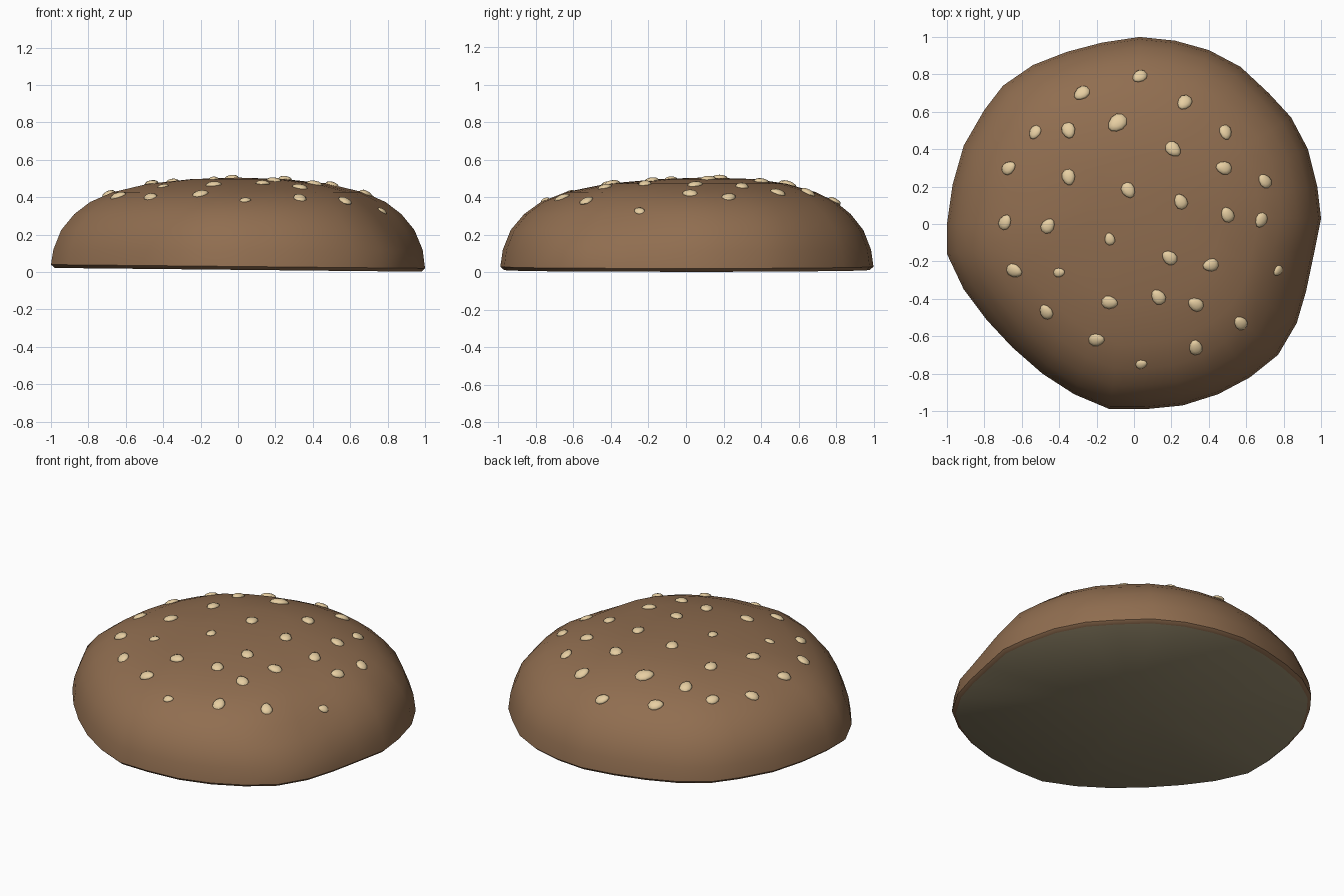
import bpy, bmesh, math, random
from mathutils import Vector, Matrix
from mathutils.bvhtree import BVHTree

if "Cube" in bpy.data.objects:
    bpy.data.objects.remove(bpy.data.objects["Cube"])

random.seed(4)


def material(name, rgb):
    m = bpy.data.materials.new(name)
    m.diffuse_color = (*rgb, 1)
    m.use_nodes = True
    m.node_tree.nodes["Principled BSDF"].inputs["Base Color"].default_value = m.diffuse_color
    return m


def make_object(name, bm, mats, angle):
    me = bpy.data.meshes.new(name)
    bm.to_mesh(me)
    ob = bpy.data.objects.new(name, me)
    bpy.context.collection.objects.link(ob)
    for m in mats:
        me.materials.append(m)
    bpy.ops.object.select_all(action='DESELECT')
    ob.select_set(True)
    bpy.context.view_layer.objects.active = ob
    bpy.ops.object.shade_smooth_by_angle(angle=math.radians(angle))
    return ob


# Irregular outline seen from above, counter-clockwise
OUTLINE = [(1, .03), (.98, .2), (.93, .4), (.84, .57), (.72, .7), (.57, .84), (.4, .93), (.22, .98),
           (.03, 1), (-.17, .97), (-.36, .92), (-.54, .85), (-.7, .74), (-.8, .61), (-.91, .42), (-.97, .21),
           (-1, 0), (-1, -.16), (-.91, -.35), (-.79, -.51), (-.65, -.66), (-.49, -.8), (-.32, -.91), (-.13, -.99),
           (.06, -.99), (.26, -.97), (.45, -.91), (.62, -.82), (.77, -.7), (.87, -.53), (.92, -.36), (.96, -.17)]
# Dome profile: scale of the outline, height
PROFILE = [(.98, .012), (1, .03), (.987, .12), (.945, .225), (.875, .31),
           (.79, .375), (.67, .427), (.48, .472), (.25, .497)]

# Bun top: stacked rings closed by a crown point and a flat cut face
bm = bmesh.new()
rings = []
for s, z in PROFILE:
    ring = []
    for x, y in OUTLINE:
        a = math.degrees(math.atan2(y, x))
        dent = .04 * math.exp(-((a + 30) / 18) ** 2) if .75 < s < .96 else 0
        k = s - dent
        tilt = -.01 * x if z < .05 else 0
        ring.append(bm.verts.new((x * k, y * k + .2 * (1 - s) ** 2, z + tilt)))
    rings.append(ring)
n = len(OUTLINE)
crown = bm.verts.new((0, .1, .505))
for lo, hi in zip(rings, rings[1:]):
    for i in range(n):
        j = (i + 1) % n
        bm.faces.new((lo[i], lo[j], hi[j], hi[i]))
for i in range(n):
    bm.faces.new((rings[-1][i], rings[-1][(i + 1) % n], crown))
base = bm.verts.new((0, 0, .014))
for i in range(n):
    f = bm.faces.new((rings[0][(i + 1) % n], rings[0][i], base))
    f.material_index = 1
bm.normal_update()
tree = BVHTree.FromBMesh(bm)
make_object("bun_top", bm, [material("crust", (.28, .155, .08)),
                            material("cut_bread", (.3, .25, .15))], 50)
bm.free()

# Sesame seeds: x, y, half length; dropped onto the crust along its normal
SEEDS = [(.03, .79, .042), (-.28, .7, .046), (.27, .65, .046), (-.09, .54, .056), (-.53, .49, .04),
         (-.35, .5, .045), (.21, .4, .046), (.49, .49, .042), (-.67, .3, .042), (-.35, .25, .044),
         (-.03, .18, .044), (.48, .3, .044), (.7, .23, .042), (.25, .12, .043), (.5, .05, .043),
         (.68, .02, .042), (-.69, .01, .043), (-.46, -.01, .043), (-.13, -.08, .034), (-.64, -.25, .045),
         (-.4, -.26, .031), (.19, -.18, .044), (.41, -.22, .043), (.77, -.25, .031), (-.47, -.47, .043),
         (-.13, -.42, .044), (.13, -.39, .044), (.33, -.43, .044), (.57, -.53, .042), (-.2, -.62, .044),
         (.33, -.66, .044), (.04, -.75, .031)]
bm = bmesh.new()
for x, y, r in SEEDS:
    hit, normal, _, _ = tree.ray_cast(Vector((x, y, 2)), Vector((0, 0, -1)))
    turn = Matrix.Rotation(random.uniform(0, math.pi), 4, 'Z')
    place = Matrix.Translation(hit) @ normal.to_track_quat('Z', 'Y').to_matrix().to_4x4() @ turn
    verts = bmesh.ops.create_uvsphere(bm, u_segments=10, v_segments=6, radius=1)['verts']
    for v in verts:
        taper = .8 - .15 * v.co.x
        v.co = place @ Vector((v.co.x * r, v.co.y * r * taper, v.co.z * r * .4))
make_object("sesame_seeds", bm, [material("sesame", (.8, .62, .36))], 60)
bm.free()
